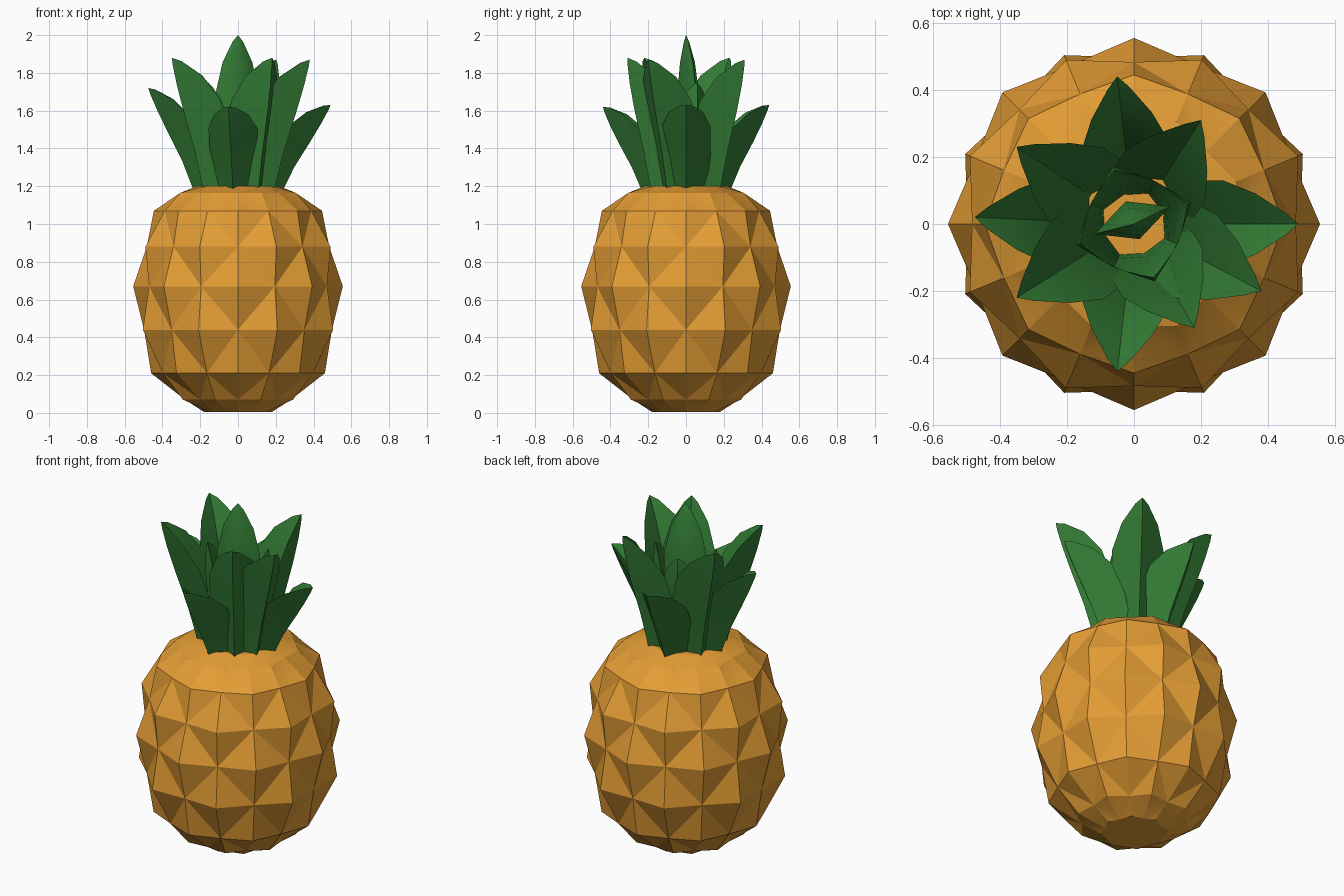
import bpy, math
from mathutils import Vector

if "Cube" in bpy.data.objects:
    bpy.data.objects.remove(bpy.data.objects["Cube"], do_unlink=True)


def material(name, rgb):
    mat = bpy.data.materials.new(name)
    mat.use_nodes = True
    mat.diffuse_color = (*rgb, 1)
    bsdf = mat.node_tree.nodes["Principled BSDF"]
    bsdf.inputs["Base Color"].default_value = (*rgb, 1)
    bsdf.inputs["Roughness"].default_value = 0.8
    return mat


ORANGE = material("golden orange", (0.77, 0.335, 0.035))
GREEN = material("leaf green", (0.033, 0.2, 0.035))


def make_object(name, verts, faces, mat, angle):
    mesh = bpy.data.meshes.new(name)
    mesh.from_pydata(verts, [], faces)
    mesh.materials.append(mat)
    obj = bpy.data.objects.new(name, mesh)
    bpy.context.collection.objects.link(obj)
    bpy.ops.object.select_all(action="DESELECT")
    obj.select_set(True)
    bpy.context.view_layer.objects.active = obj
    bpy.ops.object.shade_smooth_by_angle(angle=math.radians(angle))
    return obj


# Fruit body: rings of alternating peaks and valleys form staggered diamonds
SIDES = 16
RINGS = [  # height, peak radius, valley radius
    (0.005, 0.18, 0.16), (0.07, 0.315, 0.28), (0.21, 0.46, 0.43),
    (0.44, 0.545, 0.497), (0.67, 0.555, 0.51), (0.88, 0.53, 0.483),
    (1.07, 0.445, 0.42), (1.165, 0.33, 0.305), (1.2, 0.22, 0.2)]


def build_body():
    verts, faces = [], []
    for i, (z, peak, valley) in enumerate(RINGS):
        for j in range(SIDES):
            a = math.tau * j / SIDES
            r = valley if (i + j) % 2 else peak
            verts.append((r * math.cos(a), r * math.sin(a), z))
    for i in range(len(RINGS) - 1):
        for j in range(SIDES):
            k = (j + 1) % SIDES
            a, b = i * SIDES + j, i * SIDES + k
            d, c = a + SIDES, b + SIDES
            # crease runs from valley to valley
            if (i + j) % 2:
                faces += [(a, b, c), (a, c, d)]
            else:
                faces += [(a, b, d), (b, c, d)]
    top = (len(RINGS) - 1) * SIDES
    faces.append(tuple(reversed(range(SIDES))))
    faces.append(tuple(range(top, top + SIDES)))
    make_object("fruit_body", verts, faces, ORANGE, 22)


# Leaf: keeled, cupped blade swept along a curve from the crown base to a tip
STATIONS = [(0, 0.85), (0.3, 1), (0.6, 1), (0.8, 0.7), (0.95, 0.25)]


def build_leaf(name, tip, base_r, half_width, cup=0.7, inner=-0.1, turn=None):
    azimuth = math.atan2(tip[1], tip[0]) if turn is None else turn
    out = Vector((math.cos(azimuth), math.sin(azimuth), 0))
    side = Vector((-out.y, out.x, 0))
    up = Vector((0, 0, 1))
    end = Vector(tip)
    start = out * base_r + up * 1.17
    tip_r = end.dot(out)
    control = out * (base_r + 0.3 * (tip_r - base_r)) + up * (0.42 * 1.17 + 0.58 * end.z)
    verts, faces = [], []
    for t, scale in STATIONS:
        centre = start * (1 - t) ** 2 + control * 2 * t * (1 - t) + end * t * t
        tangent = ((control - start) * (1 - t) + (end - control) * t).normalized()
        normal = side.cross(tangent).normalized()
        w = half_width * scale
        verts += [centre + normal * w * 0.4,
                  centre + side * w - normal * w * cup,
                  centre + normal * w * inner,
                  centre - side * w - normal * w * cup]
    verts.append(end)
    last = 4 * (len(STATIONS) - 1)
    for i in range(0, last, 4):
        for j in range(4):
            k = (j + 1) % 4
            faces.append((i + j, i + k, i + k + 4, i + j + 4))
    faces += [(last + j, last + (j + 1) % 4, len(verts) - 1) for j in range(4)]
    faces.append((3, 2, 1, 0))
    make_object(name, verts, faces, GREEN, 60)


build_body()

# Low spreading leaves
LOW_TIPS = [(0.49, 0, 1.63), (-0.05, 0.44, 1.63), (-0.475, 0.02, 1.72), (-0.05, -0.44, 1.62)]
for n, tip in enumerate(LOW_TIPS):
    build_leaf(f"low_leaf_{n + 1}", tip, 0.185, 0.13)

# Tall leaves between them
TALL_TIPS = [(0.2, 0.31, 1.87), (-0.35, 0.23, 1.88), (-0.35, -0.22, 1.88),
             (0.18, -0.31, 1.88), (0.38, -0.2, 1.87)]
for n, tip in enumerate(TALL_TIPS):
    build_leaf(f"tall_leaf_{n + 1}", tip, 0.165, 0.14)

# Small inner leaves around the upright middle leaf
for n in range(4):
    a = math.radians(20 + 90 * n)
    build_leaf(f"inner_leaf_{n + 1}", (0.17 * math.cos(a), 0.17 * math.sin(a), 1.75),
               0.1, 0.11, cup=0.4)
build_leaf("middle_leaf", (0, 0, 2), 0, 0.12, cup=0.1, inner=-0.6, turn=math.radians(-70))
